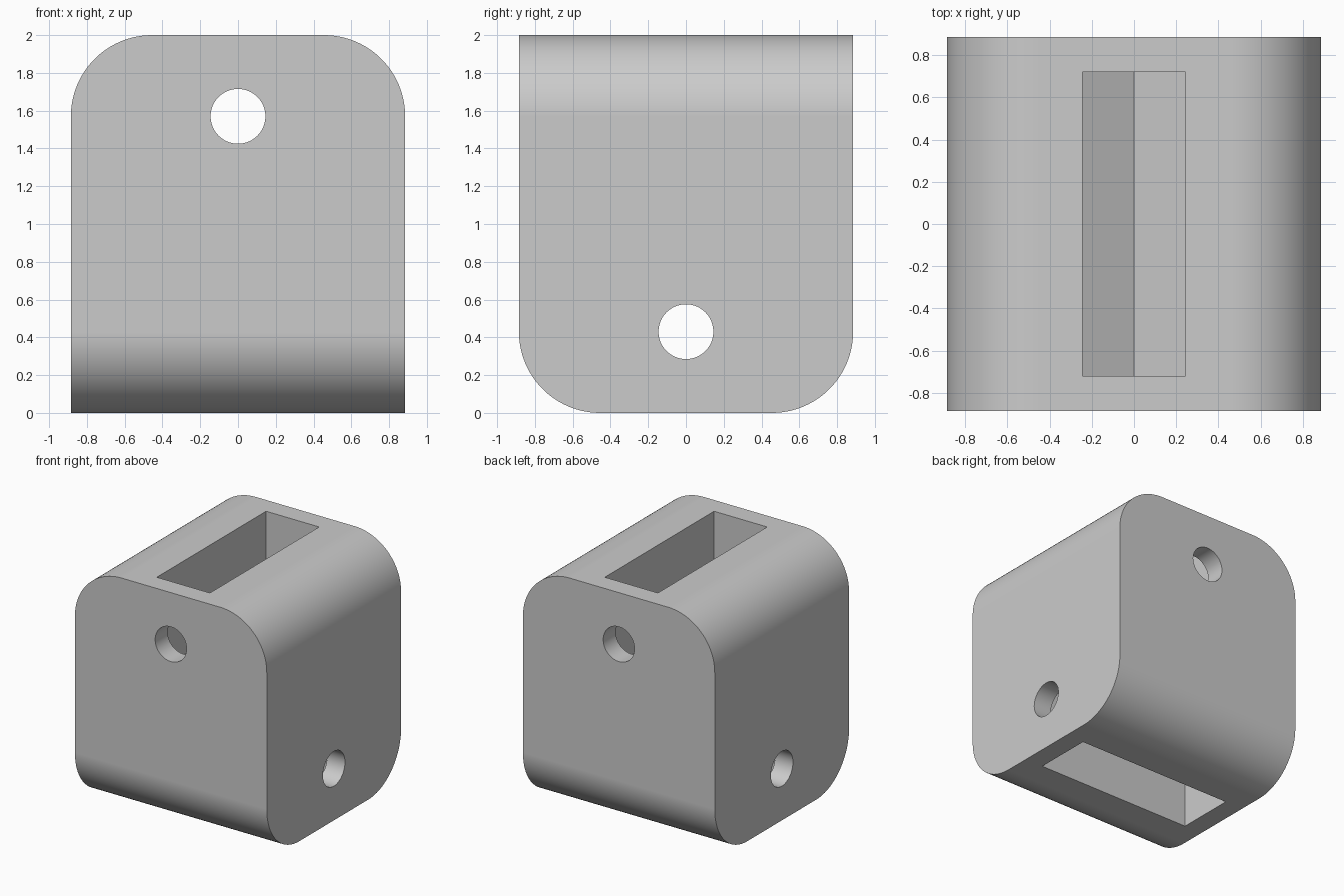
import bpy
import bmesh
from math import radians
from mathutils import Matrix

if "Cube" in bpy.data.objects:
    bpy.data.objects.remove(bpy.data.objects["Cube"], do_unlink=True)

HALF, HEIGHT, RADIUS = 0.885, 2.0, 0.43
SLOT_W, SLOT_L = 0.245, 0.72       # half width and half length of each slot
SLOT_EDGE, SLOT_VALLEY = 1.22, 1.08
HOLE_R, HOLE_Z = 0.145, 1.57

grey = bpy.data.materials.new("plain grey")
grey.use_nodes = True
colour = (0.6, 0.6, 0.6, 1)
grey.diffuse_color = colour
grey.node_tree.nodes["Principled BSDF"].inputs["Base Color"].default_value = colour


def make_object(name, bm):
    bmesh.ops.recalc_face_normals(bm, faces=bm.faces)
    mesh = bpy.data.meshes.new(name)
    bm.to_mesh(mesh)
    bm.free()
    mesh.materials.append(grey)
    obj = bpy.data.objects.new(name, mesh)
    bpy.context.collection.objects.link(obj)
    return obj


# Block: top edges rounded along y, bottom edges rounded along x
bm = bmesh.new()
bmesh.ops.create_cube(bm, size=1, matrix=Matrix.Translation((0, 0, HEIGHT / 2))
                      @ Matrix.Diagonal((2 * HALF, 2 * HALF, HEIGHT, 1)))
rounded = []
for e in bm.edges:
    a, b = e.verts[0].co, e.verts[1].co
    top = a.z > 1 and b.z > 1 and abs(a.y - b.y) > 1
    bottom = a.z < 1 and b.z < 1 and abs(a.x - b.x) > 1
    if top or bottom:
        rounded.append(e)
bmesh.ops.bevel(bm, geom=rounded, offset=RADIUS, segments=24, profile=0.5,
                affect='EDGES', clamp_overlap=False)
block = make_object("connector_block", bm)


# Cutters, shaped for the top end
def slot_cutter(name):
    bm = bmesh.new()
    profile = [(-SLOT_W, HEIGHT + 0.1), (-SLOT_W, SLOT_EDGE), (0, SLOT_VALLEY),
               (SLOT_W, SLOT_EDGE), (SLOT_W, HEIGHT + 0.1)]
    face = bm.faces.new([bm.verts.new((x, -SLOT_L, z)) for x, z in profile])
    ext = bmesh.ops.extrude_face_region(bm, geom=[face])
    moved = [g for g in ext["geom"] if isinstance(g, bmesh.types.BMVert)]
    bmesh.ops.translate(bm, verts=moved, vec=(0, 2 * SLOT_L, 0))
    return make_object(name, bm)


def pin_cutter(name):
    bm = bmesh.new()
    bmesh.ops.create_cone(bm, cap_ends=True, segments=64, radius1=HOLE_R,
                          radius2=HOLE_R, depth=3,
                          matrix=Matrix.Translation((0, 0, HOLE_Z))
                          @ Matrix.Rotation(radians(90), 4, 'X'))
    return make_object(name, bm)


# The bottom end is the top end flipped over and turned a quarter
flip = (Matrix.Translation((0, 0, HEIGHT)) @ Matrix.Rotation(radians(90), 4, 'Z')
        @ Matrix.Rotation(radians(180), 4, 'X'))
cutters = []
for end, matrix in (("top", Matrix.Identity(4)), ("bottom", flip)):
    for maker, part in ((slot_cutter, "slot"), (pin_cutter, "pin_hole")):
        cutter = maker(end + "_" + part + "_cutter")
        cutter.data.transform(matrix)
        cutter.hide_render = True
        cutters.append(cutter)

bpy.ops.object.select_all(action='DESELECT')
bpy.context.view_layer.objects.active = block
block.select_set(True)
for cutter in cutters:
    mod = block.modifiers.new(cutter.name, 'BOOLEAN')
    mod.operation = 'DIFFERENCE'
    mod.solver = 'EXACT'
    mod.object = cutter
    bpy.ops.object.modifier_apply(modifier=mod.name)
for cutter in cutters:
    bpy.data.objects.remove(cutter, do_unlink=True)

# Smooth rounded parts, sharp rims, flat sides kept flat
bpy.ops.object.shade_smooth_by_angle(angle=radians(25))
weighted = block.modifiers.new("flat_sides", 'WEIGHTED_NORMAL')
weighted.keep_sharp = True
